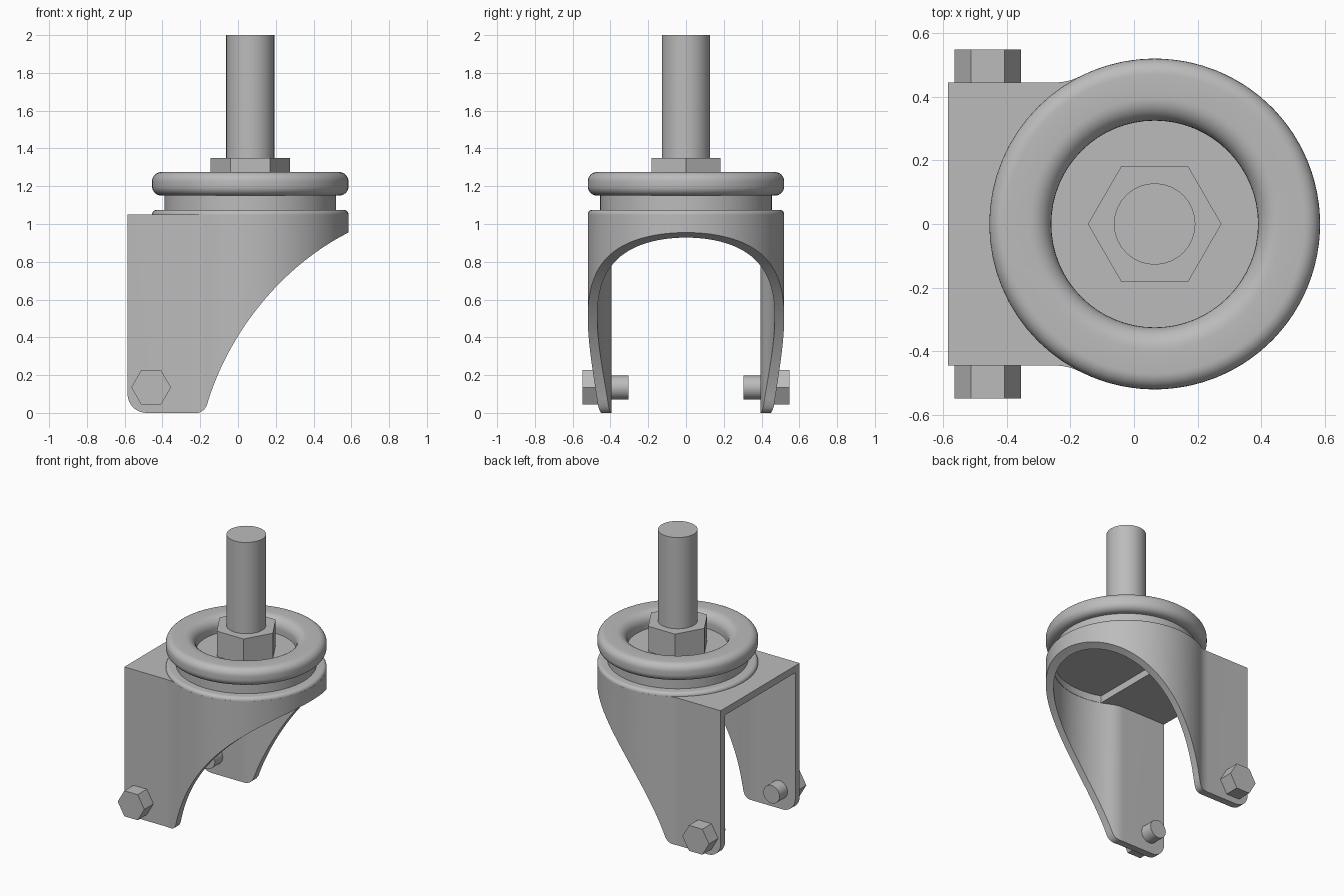
import bpy, bmesh, math
from mathutils import Vector

cube = bpy.data.objects.get("Cube")
if cube:
    bpy.data.objects.remove(cube)

AXIS_X = 0.065      # swivel axis
TOP = 1.05          # top of fork
BACK = -0.585       # open end of fork

steel = bpy.data.materials.new("grey_steel")
steel.use_nodes = True
steel.diffuse_color = (0.5, 0.5, 0.5, 1)
steel.node_tree.nodes["Principled BSDF"].inputs["Base Color"].default_value = (0.5, 0.5, 0.5, 1)


def make(name, bm):
    bmesh.ops.recalc_face_normals(bm, faces=bm.faces)
    mesh = bpy.data.meshes.new(name)
    bm.to_mesh(mesh)
    bm.free()
    mesh.materials.append(steel)
    obj = bpy.data.objects.new(name, mesh)
    bpy.context.collection.objects.link(obj)
    return obj


def smooth(obj, degrees=35):
    bpy.ops.object.select_all(action='DESELECT')
    obj.select_set(True)
    bpy.context.view_layer.objects.active = obj
    bpy.ops.object.shade_smooth_by_angle(angle=math.radians(degrees))


def prism(name, points, offset):
    """Extrude a closed outline of 3D points."""
    bm = bmesh.new()
    base = [bm.verts.new(p) for p in points]
    top = [bm.verts.new(Vector(p) + Vector(offset)) for p in points]
    bm.faces.new(base)
    bm.faces.new(top)
    for i in range(len(base)):
        bm.faces.new((base[i - 1], base[i], top[i], top[i - 1]))
    return make(name, bm)


def arc(cx, cz, radius, a0, a1, steps=8):
    angles = [math.radians(a0 + (a1 - a0) * i / steps) for i in range(steps + 1)]
    return [(cx + radius * math.cos(a), cz + radius * math.sin(a)) for a in angles]


def lathe(name, profile, steps=64, closed=False):
    """Spin a radius/height profile about the swivel axis."""
    bm = bmesh.new()
    verts = [bm.verts.new((r, 0, z)) for r, z in profile]
    edges = [bm.edges.new(pair) for pair in zip(verts, verts[1:])]
    if closed:
        edges.append(bm.edges.new((verts[-1], verts[0])))
    bmesh.ops.spin(bm, geom=verts + edges, cent=(0, 0, 0), axis=(0, 0, 1),
                   angle=math.tau, steps=steps)
    bmesh.ops.remove_doubles(bm, verts=bm.verts, dist=0.0001)
    bmesh.ops.translate(bm, verts=bm.verts, vec=(AXIS_X, 0, 0))
    obj = make(name, bm)
    smooth(obj)
    return obj


def upright(name, radius, sides, z0, z1):
    """Bar standing on the swivel axis, one corner towards x."""
    ring = arc(AXIS_X, 0, radius, 0, 360, sides)[:-1]
    smooth(prism(name, [(x, y, z0) for x, y in ring], (0, 0, z1 - z0)))


def crosswise(name, radius, sides, y0, y1):
    """Bar lying along y on the wheel axle line."""
    ring = arc(-0.46, 0.135, radius, 0, 360, sides)[:-1]
    smooth(prism(name, [(x, y0, z) for x, z in ring], (0, y1 - y0, 0)))


def boolean(obj, cutter, operation):
    mod = obj.modifiers.new(operation.lower(), 'BOOLEAN')
    mod.operation, mod.solver, mod.object = operation, 'EXACT', cutter
    bpy.context.view_layer.objects.active = obj
    bpy.ops.object.modifier_apply(modifier=mod.name)
    bpy.data.objects.remove(cutter)


def plan(half, radius, back):
    """Round-nosed fork outline with straight sides flaring into the circle."""
    join = 117
    nose = arc(AXIS_X, 0, radius, 0, join, 32)
    ex, ey = nose[-1]
    cx = ex - (ey - half) / math.tan(math.radians(join - 90))
    sx = cx - 0.045
    flare = []
    for i in range(1, 7):
        t = i / 6
        flare.append(((1 - t) ** 2 * ex + 2 * t * (1 - t) * cx + t * t * sx,
                      (1 - t) ** 2 * ey + 2 * t * (1 - t) * half + t * t * half))
    side = nose + flare + [(back, half)]
    return side + [(x, -y) for x, y in reversed(side[1:])]


# Fork: solid outline, hollowed, then trimmed to its side profile
fork = prism("fork", [(x, y, -0.1) for x, y in plan(0.445, 0.52, BACK)], (0, 0, TOP + 0.1))
hollow = plan(0.395, 0.47, BACK - 0.2)
boolean(fork, prism("hollow", [(x, y, -0.2) for x, y in hollow], (0, 0, 1.2)), 'DIFFERENCE')
recess = [(x, y) for x, y in plan(0.395, 0.468, BACK) if x > -0.12]
boolean(fork, prism("recess", [(x, y, 0.9) for x, y in recess], (0, 0, 0.3)), 'DIFFERENCE')

p0, p1, p2, p3 = [Vector(p) for p in ((-0.165, 0.04), (-0.06, 0.4), (0.21, 0.765), (0.585, 0.955))]
sweep = []
for i in range(33):
    t = i / 32
    sweep.append((1 - t) ** 3 * p0 + 3 * t * (1 - t) ** 2 * p1
                 + 3 * t * t * (1 - t) * p2 + t ** 3 * p3)
side = arc(BACK + 0.1, 0.1, 0.1, 180, 270) + arc(-0.22, 0.055, 0.055, 270, 335)
side += [tuple(p) for p in sweep] + [(0.7, 1.01), (0.7, 1.2), (BACK, 1.2)]
boolean(fork, prism("side_trim", [(x, -0.8, z) for x, z in side], (0, 1.6, 0)), 'INTERSECT')
smooth(fork)

# Swivel head: flange, neck with floor disc, and rounded race ring
lathe("lower_flange", [(0, TOP), (0.52, TOP)] + arc(0.495, TOP, 0.025, 0, 90)[1:]
      + [(0, 1.075)])
lathe("swivel_neck", [(0, 1.06), (0.455, 1.06), (0.455, 1.17), (0, 1.17)])
lathe("race_ring", arc(0.47, 1.2, 0.05, -90, 0) + arc(0.47, 1.225, 0.05, 0, 90)
      + arc(0.395, 1.205, 0.07, 90, 180) + [(0.325, 1.15)], closed=True)

# Threaded stem and its nut
upright("stem", 0.128, 32, 1.1, 2)
upright("stem_nut", 0.21, 6, 1.165, 1.35)

# Axle bolts, one through each leg
for label, s in (("left", 1), ("right", -1)):
    crosswise(label + "_bolt_head", 0.105, 6, s * 0.44, s * 0.548)
    crosswise(label + "_bolt_shank", 0.064, 24, s * 0.305, s * 0.45)
